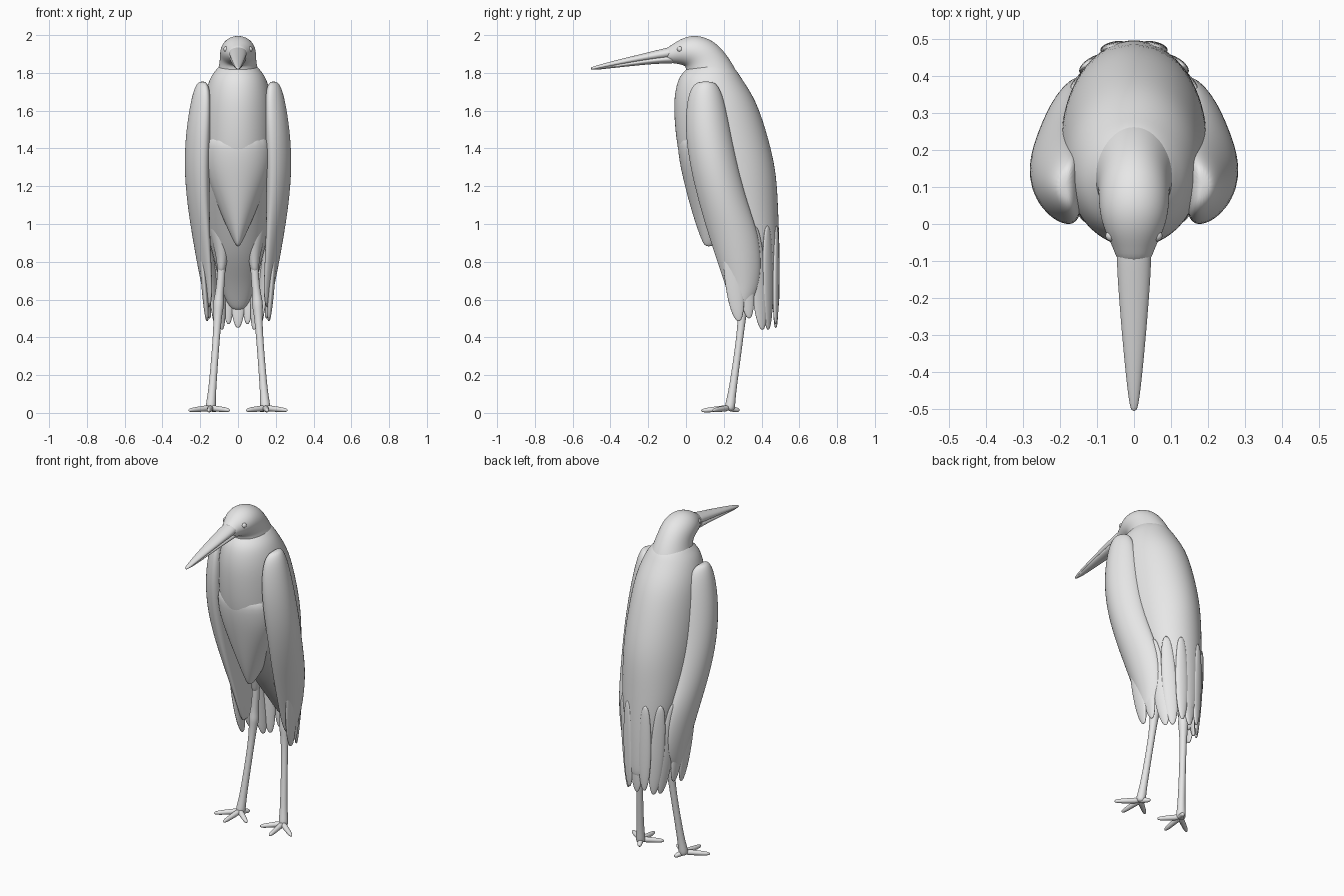
import bpy, bmesh, math
from mathutils import Vector

cube = bpy.data.objects.get("Cube")
if cube:
    bpy.data.objects.remove(cube, do_unlink=True)

mat = bpy.data.materials.new("plain grey")
mat.use_nodes = True
GREY = (0.8, 0.8, 0.8, 1)
mat.diffuse_color = GREY
mat.node_tree.nodes["Principled BSDF"].inputs["Base Color"].default_value = GREY


def skin(name, rings):
    """Join rings of points into a closed, smooth surface."""
    bm = bmesh.new()
    loops = [[bm.verts.new(p) for p in ring] for ring in rings]
    n = len(loops[0])
    for a, b in zip(loops, loops[1:]):
        for i in range(n):
            j = (i + 1) % n
            bm.faces.new((a[i], a[j], b[j], b[i]))
    bm.faces.new(loops[0])
    bm.faces.new(loops[-1])
    bmesh.ops.recalc_face_normals(bm, faces=bm.faces)
    for f in bm.faces:
        f.smooth = True
    me = bpy.data.meshes.new(name)
    bm.to_mesh(me)
    bm.free()
    me.materials.append(mat)
    ob = bpy.data.objects.new(name, me)
    bpy.context.collection.objects.link(ob)
    mod = ob.modifiers.new("smooth", "SUBSURF")
    mod.levels = mod.render_levels = 2
    return ob


def ellipse(c, u, v, n=20):
    angles = [2 * math.pi * i / n for i in range(n)]
    return [c + u * math.cos(a) + v * math.sin(a) for a in angles]


def trunk(name, stations):
    """Each station: near edge (y, z), far edge (y, z), half width in x."""
    rings = []
    for y0, z0, y1, z1, w in stations:
        a, b = Vector((0, y0, z0)), Vector((0, y1, z1))
        rings.append(ellipse((a + b) / 2, Vector((w, 0, 0)), (b - a) / 2))
    return skin(name, rings)


def upright(name, stations):
    """Each station: height, front y, back y, half width."""
    return trunk(name, [(f, z, b, z, w) for z, f, b, w in stations])


def tube(name, stations, side=(1, 0, 0), n=12):
    """Each station: centre, half width along side, half thickness."""
    pts = [Vector(s[0]) for s in stations]
    rings = []
    for i, (_, w, t) in enumerate(stations):
        d = (pts[min(i + 1, len(pts) - 1)] - pts[max(i - 1, 0)]).normalized()
        v = d.cross(Vector(side)).normalized()
        rings.append(ellipse(pts[i], v.cross(d) * w, v * t, n))
    return skin(name, rings)


def feather(name, root, tip, w, side):
    r, t = Vector(root), Vector(tip)
    shape = ((0, .5), (.3, .95), (.65, 1), (.87, .75), (.97, .4), (1, .15))
    return tube(name, [(r.lerp(t, k), w * f, .014 * f + .003) for k, f in shape], side)


# Torso, running down into the rump
upright("body", [
    (1.86, .05, .22, .08), (1.82, 0, .265, .115), (1.78, -.04, .29, .148),
    (1.7, -.062, .345, .175), (1.6, -.069, .395, .192), (1.4, -.052, .455, .202),
    (1.25, -.01, .483, .2), (1.1, .08, .49, .185), (.95, .17, .495, .165),
    (.82, .25, .498, .13), (.7, .35, .497, .1), (.6, .42, .495, .07), (.54, .46, .49, .03)])

# Breast feathers ending in a point
upright("breast", [
    (1.5, -.05, .2, .17), (1.38, -.045, .26, .188), (1.27, -.025, .28, .178),
    (1.12, .013, .27, .118), (1.0, .05, .24, .068), (.92, .08, .19, .03),
    (.88, .1, .14, .008)])

# Neck and head
trunk("head", [
    (.01, 1.76, .3, 1.74, .13), (0, 1.8, .265, 1.82, .108), (-.002, 1.828, .215, 1.9, .097),
    (-.008, 1.836, .15, 1.972, .097), (-.018, 1.84, .055, 2.005, .092),
    (-.04, 1.846, -.02, 1.986, .075), (-.07, 1.851, -.07, 1.952, .054),
    (-.11, 1.856, -.11, 1.93, .043)])

# Bill halves
trunk("upper_bill", [
    (-.05, 1.875, -.05, 1.945, .045), (-.1, 1.873, -.1, 1.934, .048),
    (-.2, 1.863, -.2, 1.909, .041), (-.32, 1.845, -.32, 1.88, .031),
    (-.43, 1.827, -.43, 1.852, .02), (-.49, 1.817, -.49, 1.834, .012),
    (-.505, 1.818, -.505, 1.828, .006)])
trunk("lower_bill", [
    (-.05, 1.848, -.05, 1.9, .043), (-.1, 1.851, -.1, 1.895, .045),
    (-.2, 1.845, -.2, 1.88, .038), (-.32, 1.833, -.32, 1.857, .028),
    (-.43, 1.821, -.43, 1.836, .017), (-.485, 1.815, -.485, 1.824, .008)])

# Middle tail feather
feather("tail_feather_middle", (0, .475, .95), (0, .475, .45), .045, (1, 0, 0))

# Folded wing: height, front y, back y, outer x, inner x
WING = [(1.755, .07, .14, .205, .175), (1.735, .035, .17, .225, .155),
        (1.67, .005, .2, .248, .14), (1.5, -.008, .235, .277, .14),
        (1.3, .02, .275, .288, .15), (1.1, .07, .33, .27, .15),
        (.95, .115, .385, .246, .15), (.8, .165, .4, .22, .145),
        (.68, .205, .39, .195, .14), (.6, .235, .36, .18, .14), (.56, .26, .32, .168, .148)]

# Wing and tail feathers: name, root, tip, half width, flat direction
FEATHERS = [
    ("wing_feather_front", (.2, .22, .95), (.163, .28, .485), .05, (0, 1, 0)),
    ("wing_feather_middle", (.19, .29, .95), (.15, .335, .5), .045, (-.2, 1, 0)),
    ("wing_feather_back", (.17, .36, 1.0), (.11, .405, .44), .048, (-.5, 1, 0)),
    ("tail_feather_outer", (.13, .43, 1.0), (.085, .435, .44), .045, (-1, .8, 0)),
    ("tail_feather_inner", (.06, .478, 1.0), (.05, .475, .47), .04, (-1, .25, 0))]

TOES = {"middle": (.155, .085, .012), "outer": (.258, .145, .014),
        "inner": (.048, .15, .014), "back": (.12, .28, .013)}

for s, label in ((1, "left"), (-1, "right")):
    def flip(p):
        return Vector((s * p[0], p[1], p[2]))

    # Wing, its rear edge wrapped in around the back
    rings = []
    for z, f, b, xo, xi in WING:
        half = (b - f) / 2
        ring = ellipse(Vector(((xo + xi) / 2, (f + b) / 2, z)),
                       Vector(((xo - xi) / 2, 0, 0)), Vector((0, half, 0)))
        for p in ring:
            k = (p.y - (f + b) / 2) / half
            p.x -= .25 * half * k * k
        rings.append([flip(p) for p in ring])
    skin(label + "_wing", rings)

    for name, root, tip, w, side in FEATHERS:
        feather(label + "_" + name, flip(root), flip(tip), w, flip(side))

    # Thigh and leg with a knobbly joint
    tube(label + "_thigh", [(flip(p), r, r * 1.2) for p, r in (
        ((.1, .27, 1.12), .07), ((.095, .28, 1.0), .068), ((.085, .29, .88), .045),
        ((.085, .295, .8), .028), ((.09, .3, .74), .02))])
    tube(label + "_leg", [(flip(p), r, r) for p, r in (
        ((.083, .295, .86), .024), ((.09, .3, .7), .021), ((.1, .302, .62), .024),
        ((.103, .302, .575), .032), ((.106, .298, .53), .024), ((.113, .288, .42), .019),
        ((.13, .258, .2), .02), ((.14, .24, .08), .023), ((.145, .232, .03), .03),
        ((.145, .23, .01), .02))])

    # Toes
    base = flip((.145, .225, .026))
    for name, tip in TOES.items():
        t = flip(tip)
        d = t - base
        tube(label + "_toe_" + name, [
            (base, .018, .017), (base.lerp(t, .35), .016, .016),
            (base.lerp(t, .65), .014, .014), (base.lerp(t, .9), .012, .012),
            (base.lerp(t, 1.04), .005, .006)], (-d.y, d.x, 0))

    # Eye
    bpy.ops.mesh.primitive_uv_sphere_add(segments=16, ring_count=10, radius=.015,
                                         location=(s * .062, -.032, 1.925))
    eye = bpy.context.object
    eye.name = label + "_eye"
    eye.data.materials.append(mat)
    bpy.ops.object.shade_smooth_by_angle()
